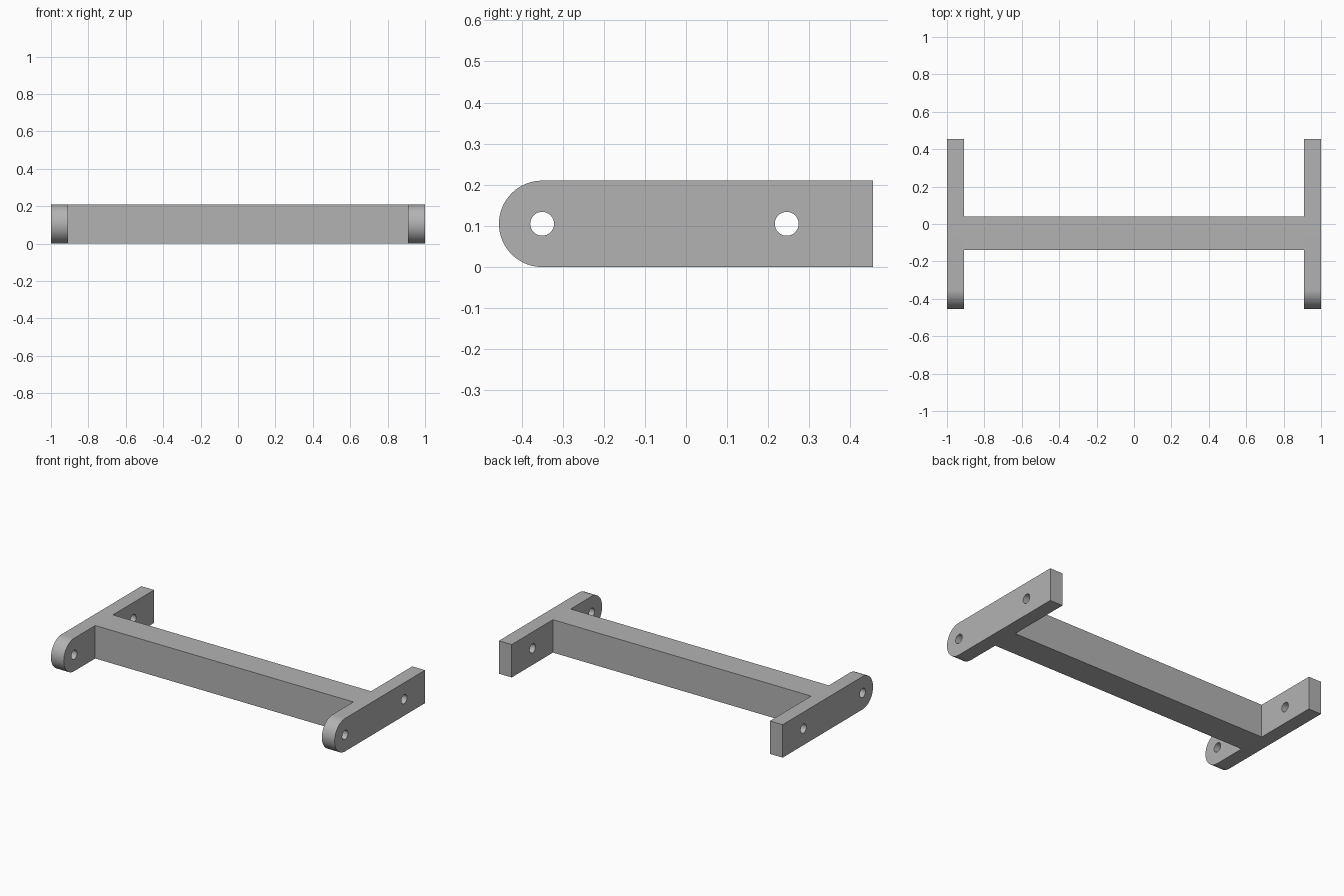
import bpy
import bmesh
from math import cos, sin, pi, radians
from mathutils import Matrix

cube = bpy.data.objects.get("Cube")
if cube:
    bpy.data.objects.remove(cube, do_unlink=True)

HEIGHT = 0.21
RADIUS = HEIGHT / 2
THICK = 0.09
FRONT, BACK = -0.455, 0.455
HOLE_RADIUS = 0.029
HOLE_Y = (FRONT + RADIUS, 0.245)

grey = bpy.data.materials.new("grey metal")
grey.use_nodes = True
colour = (0.45, 0.45, 0.45, 1)
grey.diffuse_color = colour
grey.node_tree.nodes["Principled BSDF"].inputs["Base Color"].default_value = colour


def arc(cx, cy, r, start, end, steps):
    angles = [start + (end - start) * i / steps for i in range(steps + 1)]
    return [(cx + r * cos(a), cy + r * sin(a)) for a in angles]


def add_mesh(name, mesh):
    obj = bpy.data.objects.new(name, mesh)
    bpy.context.collection.objects.link(obj)
    mesh.materials.clear()
    mesh.materials.append(grey)
    return obj


def plate_mesh():
    """Extruded plate outline with a rounded front and two round holes."""
    curve = bpy.data.curves.new("plate profile", "CURVE")
    curve.dimensions = "2D"
    curve.fill_mode = "BOTH"
    curve.extrude = THICK / 2
    outline = arc(FRONT + RADIUS, RADIUS, RADIUS, pi / 2, 3 * pi / 2, 32)
    outline += [(BACK, 0), (BACK, HEIGHT)]
    holes = [arc(y, RADIUS, HOLE_RADIUS, 0, 2 * pi, 32)[:-1] for y in HOLE_Y]
    for points in [outline] + holes:
        spline = curve.splines.new("POLY")
        spline.points.add(len(points) - 1)
        for point, (u, v) in zip(spline.points, points):
            point.co = (u, v, 0, 1)
        spline.use_cyclic_u = True
    helper = bpy.data.objects.new("plate profile", curve)
    bpy.context.collection.objects.link(helper)
    graph = bpy.context.evaluated_depsgraph_get()
    mesh = bpy.data.meshes.new_from_object(helper.evaluated_get(graph))
    bpy.data.objects.remove(helper, do_unlink=True)

    # Weld the caps to the walls and stand the profile up in the YZ plane
    bm = bmesh.new()
    bm.from_mesh(mesh)
    bmesh.ops.remove_doubles(bm, verts=bm.verts, dist=1e-5)
    turn = Matrix.Rotation(pi / 2, 4, "Z") @ Matrix.Rotation(pi / 2, 4, "X")
    bmesh.ops.transform(bm, matrix=turn, verts=bm.verts)
    bmesh.ops.recalc_face_normals(bm, faces=bm.faces)
    bm.to_mesh(mesh)
    bm.free()
    return mesh


# End plates
plate = plate_mesh()
for name, side in (("left_end_plate", 1), ("right_end_plate", -1)):
    obj = add_mesh(name, plate)
    obj.location.x = side * (1 - THICK / 2)
    bpy.ops.object.select_all(action="DESELECT")
    obj.select_set(True)
    bpy.context.view_layer.objects.active = obj
    bpy.ops.object.shade_smooth_by_angle(angle=radians(30))

# Crossbar, open where it joins the plates
bar_front, bar_back = -0.138, 0.04
bm = bmesh.new()
bmesh.ops.create_cube(bm, size=1)
bmesh.ops.scale(bm, vec=(2 - 2 * THICK, bar_back - bar_front, HEIGHT), verts=bm.verts)
bmesh.ops.translate(bm, vec=(0, (bar_front + bar_back) / 2, RADIUS), verts=bm.verts)
ends = [f for f in bm.faces if abs(f.normal.x) > 0.5]
bmesh.ops.delete(bm, geom=ends, context="FACES_ONLY")
mesh = bpy.data.meshes.new("crossbar")
bm.to_mesh(mesh)
bm.free()
add_mesh("crossbar", mesh)
